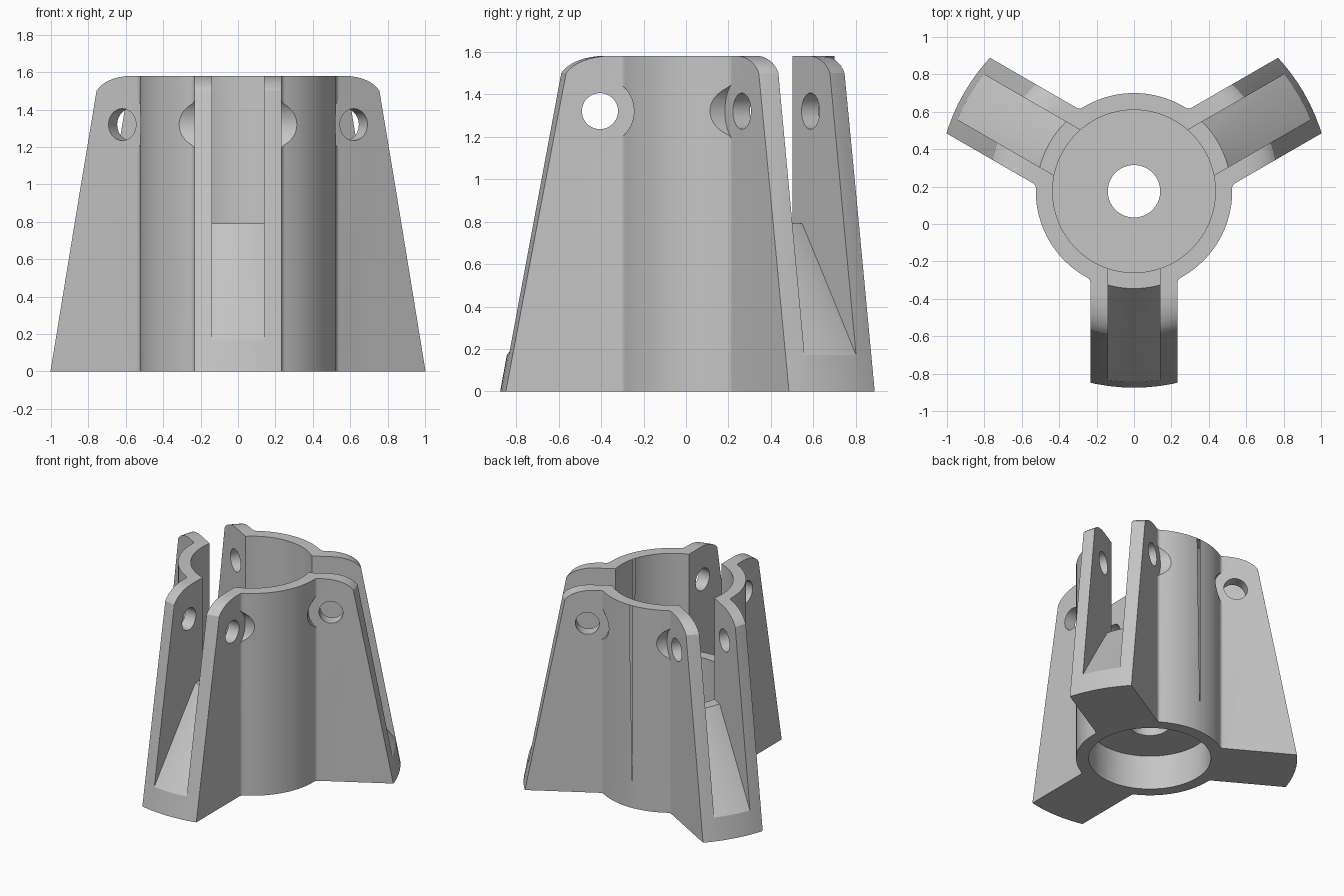
import bpy, bmesh, math
from mathutils import Matrix

cube = bpy.data.objects.get("Cube")
if cube:
    bpy.data.objects.remove(cube, do_unlink=True)

AXIS_Y = 0.175                                  # the hub axis sits behind the origin
HEIGHT = 1.58
HUB_RADIUS, ARM_HALF, FILLET = 0.525, 0.233, 0.03
ARM_ANGLES = [math.radians(a) for a in (-90, 30, 150)]


def make_object(name, bm, turn=0.0):
    """Turn a closed bmesh into an object, with its faces pointing outward."""
    bm.normal_update()
    bmesh.ops.recalc_face_normals(bm, faces=bm.faces)
    if bm.calc_volume(signed=True) < 0:
        bmesh.ops.reverse_faces(bm, faces=bm.faces)
    bm.transform(Matrix.Translation((0, AXIS_Y, 0)) @ Matrix.Rotation(turn, 4, 'Z'))
    mesh = bpy.data.meshes.new(name)
    bm.to_mesh(mesh)
    bm.free()
    obj = bpy.data.objects.new(name, mesh)
    bpy.context.collection.objects.link(obj)
    return obj


def revolve(name, profile, segments=96):
    """Closed solid of revolution; the profile starts and ends on the axis."""
    bm = bmesh.new()
    rings = []
    for r, z in profile:
        if r == 0:
            rings.append([bm.verts.new((0, 0, z))] * segments)
        else:
            angles = [math.tau * k / segments for k in range(segments)]
            rings.append([bm.verts.new((r * math.cos(a), r * math.sin(a), z)) for a in angles])
    for low, high in zip(rings, rings[1:]):
        for k in range(segments):
            n = (k + 1) % segments
            bm.faces.new(dict.fromkeys((low[k], low[n], high[n], high[k])))
    return make_object(name, bm)


def cylinder(name, radius, low, high):
    return revolve(name, [(0, low), (radius, low), (radius, high), (0, high)])


def prism(name, outline, low, high):
    bm = bmesh.new()
    bottom = [bm.verts.new((x, y, low)) for x, y in outline]
    top = [bm.verts.new((x, y, high)) for x, y in outline]
    bm.faces.new(bottom[::-1])
    bm.faces.new(top)
    for k in range(len(outline)):
        n = (k + 1) % len(outline)
        bm.faces.new((bottom[k], bottom[n], top[n], top[k]))
    return make_object(name, bm)


def arc(cx, cy, radius, start, end, steps):
    angles = [start + (end - start) * k / steps for k in range(steps + 1)]
    return [(cx + radius * math.cos(a), cy + radius * math.sin(a)) for a in angles]


def radial_box(name, half_width, start, end, low, high, turn):
    bm = bmesh.new()
    bmesh.ops.create_cube(bm, size=1)
    bm.transform(Matrix.Translation(((start + end) / 2, 0, (low + high) / 2))
                 @ Matrix.Diagonal((end - start, 2 * half_width, high - low, 1)))
    return make_object(name, bm, turn)


def cross_cylinder(name, radius, distance, height, side_from, side_to, turn):
    """Cylinder lying across an arm, at a distance from the hub axis."""
    bm = bmesh.new()
    bmesh.ops.create_cone(bm, cap_ends=True, segments=48, radius1=radius, radius2=radius,
                          depth=abs(side_to - side_from))
    bm.transform(Matrix.Translation((distance, (side_from + side_to) / 2, height))
                 @ Matrix.Rotation(math.pi / 2, 4, 'X'))
    return make_object(name, bm, turn)


def combine(target, tool, operation):
    mod = target.modifiers.new(operation.title(), 'BOOLEAN')
    mod.operation, mod.solver, mod.object = operation, 'EXACT', tool
    bpy.context.view_layer.objects.active = target
    bpy.ops.object.modifier_apply(modifier=mod.name)
    bpy.data.objects.remove(tool, do_unlink=True)


# Hub with three arms and filleted inner corners, left over-long until trimmed
outline = []
reach = HUB_RADIUS + FILLET
corner = math.asin((ARM_HALF + FILLET) / reach)
for turn in ARM_ANGLES:
    side = [(1.3, ARM_HALF)]
    side += arc(reach * math.cos(corner), reach * math.sin(corner), FILLET,
                -math.pi / 2, corner - math.pi, 5)
    third = math.tau / 3
    hub_arc = arc(0, 0, HUB_RADIUS, corner, third - corner, 20)[1:-1]
    mirrored = [(x * math.cos(third) + y * math.sin(third),
                 x * math.sin(third) - y * math.cos(third)) for x, y in side[::-1]]
    for x, y in side + hub_arc + mirrored:
        outline.append((x * math.cos(turn) - y * math.sin(turn),
                        x * math.sin(turn) + y * math.cos(turn)))
hub = prism("tripod_hub", outline, -0.1, 1.8)

# Tapered envelope with a rounded top shoulder
shoulder = []
for k in range(9):
    a = 1.2 * k / 8
    shoulder.append((0.575 + 0.2 * math.sin(a) / math.sin(1.2),
                     HEIGHT - 0.08 * (1 - math.cos(a)) / (1 - math.cos(1.2))))
envelope = revolve("envelope", [(0, 0), (1.05, 0)] + shoulder[::-1] + [(0, HEIGHT)])
combine(hub, envelope, 'INTERSECT')

# Slots in the arms, floored by a sloping ramp
for turn in ARM_ANGLES:
    slot = radial_box("slot", 0.14, 0.3, 1.3, 0.05, 2.0, turn)
    ramp = revolve("ramp", [(0, -0.3), (1.4, -0.3), (1.02, 0.17), (0.52, 0.79), (0, 0.79)])
    combine(slot, ramp, 'DIFFERENCE')
    combine(hub, slot, 'DIFFERENCE')

# Upper bore, lower recess and the hole between them
combine(hub, cylinder("upper_bore", 0.435, 0.38, 2.0), 'DIFFERENCE')
combine(hub, cylinder("lower_recess", 0.435, -0.2, 0.27), 'DIFFERENCE')
combine(hub, cylinder("centre_hole", 0.14, 0.2, 0.5), 'DIFFERENCE')

# Bolt holes through the arm walls, with clearance cut into the hub beside them
for turn in ARM_ANGLES:
    combine(hub, cross_cylinder("bolt_hole", 0.085, 0.58, 1.32, -0.3, 0.3, turn), 'DIFFERENCE')
    for side in (-1, 1):
        combine(hub, cross_cylinder("bolt_clearance", 0.16, 0.58, 1.32,
                                    side * 0.2335, side * 0.5, turn), 'DIFFERENCE')

# Plain grey finish
grey = bpy.data.materials.new("plain_grey")
grey.use_nodes = True
colour = (0.56, 0.56, 0.56, 1)
grey.diffuse_color = colour
grey.node_tree.nodes["Principled BSDF"].inputs["Base Color"].default_value = colour
hub.data.materials.clear()
hub.data.materials.append(grey)
for poly in hub.data.polygons:
    poly.material_index = 0

bpy.ops.object.select_all(action='DESELECT')
hub.select_set(True)
bpy.context.view_layer.objects.active = hub
bpy.ops.object.shade_smooth_by_angle(angle=math.radians(25))
